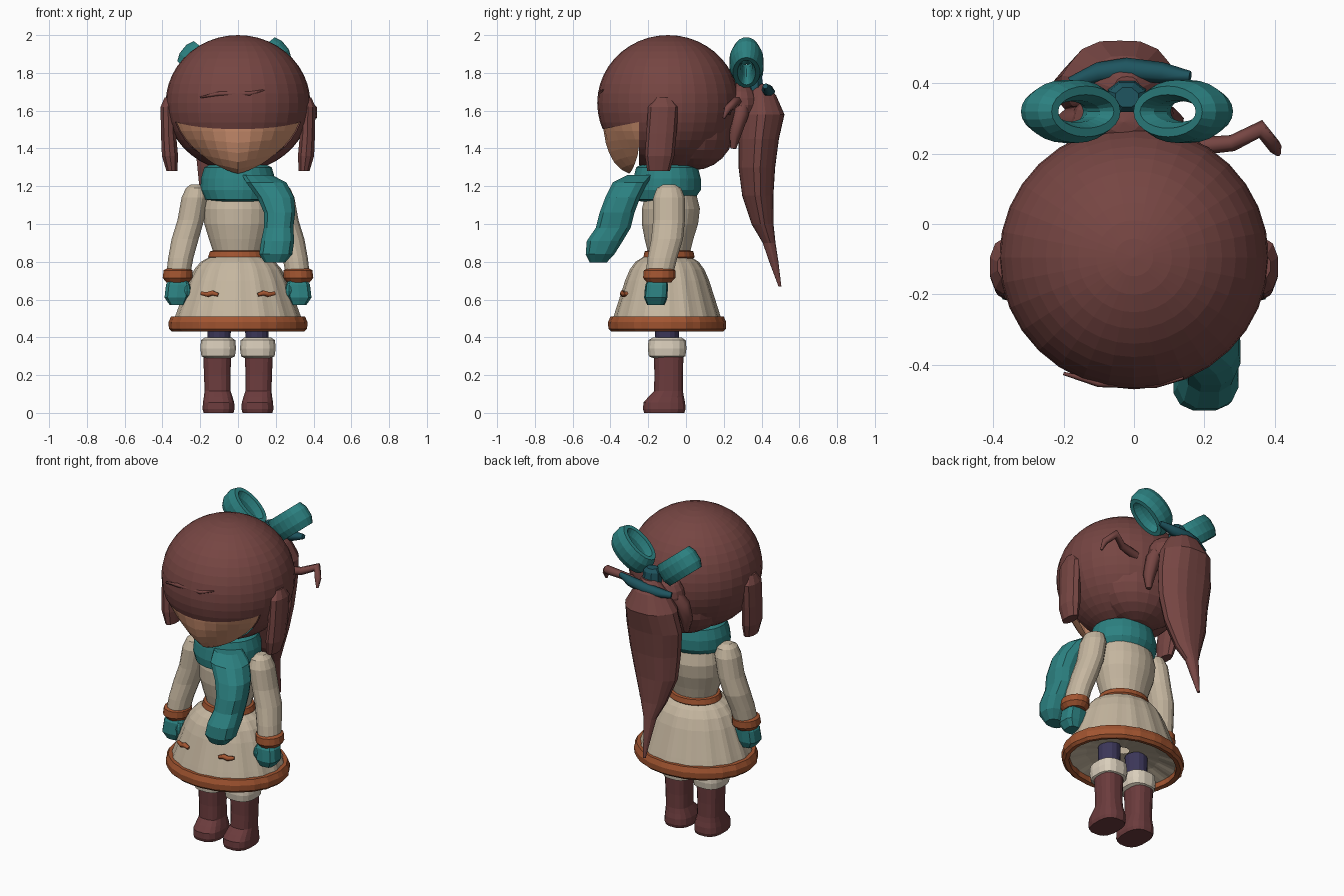
import bpy, bmesh, math
from mathutils import Vector, Matrix


def mat(name, r, g, b):
    m = bpy.data.materials.new(name)
    m.diffuse_color = (r, g, b, 1)
    return m


HAIR = mat("hair", .18, .06, .055)
SKIN = mat("skin", .66, .3, .17)
TEAL = mat("teal", .025, .22, .22)
DARK = mat("dark_teal", .013, .09, .115)
CREAM = mat("cream", .56, .47, .35)
FLUFF = mat("fluff", .7, .62, .5)
RUST = mat("rust", .36, .09, .03)
NAVY = mat("navy", .045, .038, .1)
BOOT = mat("boot", .15, .045, .047)


def finish(name, bm, m):
    bmesh.ops.recalc_face_normals(bm, faces=bm.faces)
    me = bpy.data.meshes.new(name)
    bm.to_mesh(me)
    bm.free()
    me.materials.append(m)
    ob = bpy.data.objects.new(name, me)
    bpy.context.collection.objects.link(ob)
    return ob


def loft(name, rings, m, n=16, cap=True, power=1, wave=0, folds=8):
    """Skin through horizontal ellipses (cx, cy, z, rx, ry)."""
    bm = bmesh.new()
    loops = []
    for cx, cy, z, rx, ry in rings:
        loop = []
        for i in range(n):
            a = 2 * math.pi * (i + .5) / n
            c, s = math.cos(a), math.sin(a)
            k = 1 + wave * math.cos(folds * a)
            loop.append(bm.verts.new((
                cx + k * rx * math.copysign(abs(c) ** power, c),
                cy + k * ry * math.copysign(abs(s) ** power, s), z)))
        loops.append(loop)
    for a, b in zip(loops, loops[1:]):
        for i in range(n):
            j = (i + 1) % n
            bm.faces.new((a[i], a[j], b[j], b[i]))
    if cap:
        bm.faces.new(loops[0])
        bm.faces.new(loops[-1])
    return finish(name, bm, m)


def ball_bm(c, r, u=32, v=22):
    bm = bmesh.new()
    bmesh.ops.create_uvsphere(bm, u_segments=u, v_segments=v, radius=1,
                              matrix=Matrix.Translation(c) @ Matrix.Diagonal((*r, 1)))
    return bm


def ball(name, c, r, m, u=16, v=10):
    return finish(name, ball_bm(c, r, u, v), m)


def tube(name, pts, depth, m):
    """Tapered tube; each point is (x, y, z, thickness)."""
    cu = bpy.data.curves.new(name, 'CURVE')
    cu.dimensions = '3D'
    cu.bevel_depth, cu.bevel_resolution, cu.use_fill_caps = depth, 1, True
    sp = cu.splines.new('POLY')
    sp.points.add(len(pts) - 1)
    for p, q in zip(sp.points, pts):
        p.co, p.radius = (*q[:3], 1), q[3]
    cu.materials.append(m)
    ob = bpy.data.objects.new(name, cu)
    bpy.context.collection.objects.link(ob)


# Head: one ellipsoid split by a fringe plane and a cheek plane into hair and face
fringe = (Vector((0, -.45, 1.5)), Vector((0, -.2, 1)).normalized())
cheek = (Vector((0, -.25, 1.4)), Vector((0, 1, 0)))
for name, m, grow, want_face in (("hair_cap", HAIR, 1, False), ("face", SKIN, .99, True)):
    bm = ball_bm((0, -.095, 1.64), (.383 * grow, .375 * grow, .36 * grow))
    for co, no in (fringe, cheek):
        bmesh.ops.bisect_plane(bm, geom=bm.verts[:] + bm.edges[:] + bm.faces[:],
                               plane_co=co, plane_no=no)
    drop = [f for f in bm.faces if want_face != all(
        (f.calc_center_median() - co).dot(no) < 0 for co, no in (fringe, cheek))]
    bmesh.ops.delete(bm, geom=drop, context='FACES')
    if want_face:  # pointed chin
        for v in bm.verts:
            low = min(1, max(0, (1.5 - v.co.z) / .15))
            tip = max(0, 1 - abs(v.co.x) / .22)
            v.co.z -= .05 * low * tip
            v.co.y -= .05 * low * tip
    finish(name, bm, m)
ball("back_hair", (0, .04, 1.5), (.27, .215, .215), HAIR, 20, 12)
ball("tail_root", (-.03, .29, 1.63), (.15, .1, .12), HAIR)
tube("fringe_strand", [(-.2, -.425, 1.67, .4), (-.1, -.452, 1.69, 1), (.06, -.455, 1.69, 1),
                       (.14, -.438, 1.71, .3)], .012, HAIR)

# Side locks
for s, side in ((1, "right"), (-1, "left")):
    loft(side + "_side_lock", [(s * .36, -.12, 1.67, .03, .04), (s * .37, -.12, 1.62, .042, .08),
                               (s * .368, -.13, 1.48, .042, .08), (s * .36, -.14, 1.36, .045, .078),
                               (s * .35, -.145, 1.28, .03, .06)], HAIR, 10)

# Ponytail and loose strands
loft("ponytail", [(-.02, .38, 1.74, .04, .04), (-.03, .395, 1.68, .1, .085), (-.04, .4, 1.58, .165, .125),
                  (-.05, .385, 1.45, .18, .11), (-.05, .375, 1.3, .165, .1), (-.06, .38, 1.15, .14, .085),
                  (-.06, .405, 1.0, .085, .06), (-.06, .44, .9, .04, .035), (-.06, .465, .8, .025, .025),
                  (-.06, .497, .67, .008, .008)], HAIR, 18, wave=.03, folds=6)
tube("loose_curl", [(.17, .22, 1.6, 1), (.28, .23, 1.62, .9), (.36, .27, 1.65, 1),
                    (.4, .22, 1.61, .8), (.41, .2, 1.56, .3)], .026, HAIR)
for i, x in enumerate((-.18, -.11, .1)):
    tube(f"nape_strand_{i}", [(x * .6, .3, 1.66, 1), (x, .29, 1.58, 1.1), (x * 1.05, .26, 1.48, .9),
                              (x, .25, 1.4, .4)], .04, HAIR)

# Hair bow: two tilted ribbon rings, knot and tie
for s, side in ((1, "right"), (-1, "left")):
    along, axis = Vector((s * .77, 0, .63)), Vector((-s * .63, 0, .77))
    centre = Vector((s * .16 - .02, .32, 1.855 if s > 0 else 1.835))
    bm = bmesh.new()
    n, k = 24, 8
    grid = []
    for i in range(n):
        a = 2 * math.pi * i / n
        row = []
        for j in range(k):
            b = 2 * math.pi * (j + .5) / k
            t = .032 * math.cos(b)
            row.append(bm.verts.new(centre + along * ((.115 + t) * math.cos(a))
                                    + Vector((0, (.06 + t) * math.sin(a), 0))
                                    + axis * (.075 * math.sin(b))))
        grid.append(row)
    for i in range(n):
        for j in range(k):
            p, q = grid[i], grid[(i + 1) % n]
            bm.faces.new((p[j], q[j], q[(j + 1) % k], p[(j + 1) % k]))
    finish(side + "_bow_loop", bm, TEAL)
loft("bow_knot", [(-.02, .37, 1.67, .05, .045), (-.02, .365, 1.71, .06, .05),
                  (-.02, .36, 1.78, .055, .045), (-.02, .36, 1.8, .035, .03)], DARK, 8)
tube("bow_band", [(-.18, .4, 1.68, .6), (-.1, .43, 1.69, 1), (-.02, .44, 1.7, 1.1), (.08, .43, 1.71, 1),
                  (.16, .42, 1.73, .5)], .03, DARK)

# Scarf
loft("scarf_wrap", [(0, -.1, 1.32, .14, .13), (0, -.1, 1.3, .18, .165), (0, -.1, 1.24, .198, .18),
                    (0, -.105, 1.18, .2, .185), (0, -.12, 1.13, .175, .165),
                    (0, -.12, 1.12, .12, .12)], TEAL, 24)
loft("scarf_tail", [(.1, -.24, 1.26, .08, .07), (.15, -.295, 1.22, .11, .095), (.2, -.335, 1.14, .1, .095),
                    (.22, -.365, 1.06, .085, .095), (.215, -.385, .98, .08, .095), (.21, -.43, .91, .09, .098),
                    (.2, -.455, .84, .09, .078), (.195, -.465, .795, .055, .045)], TEAL, 12, power=.8)

# Coat
loft("coat_body", [(0, -.09, .8, .14, .12), (0, -.09, .86, .135, .115), (0, -.09, .92, .155, .13),
                   (0, -.085, 1.0, .18, .15), (0, -.08, 1.08, .185, .155), (0, -.08, 1.16, .17, .135),
                   (0, -.08, 1.22, .1, .09)], CREAM, 24)
loft("belt", [(0, -.09, .815, .15, .125), (0, -.09, .825, .16, .137), (0, -.09, .855, .15, .13),
              (0, -.09, .86, .13, .11)], RUST, 24)
# Skirt with a shallow pleated lining
outer = [(.83, .14), (.8, .195), (.76, .23), (.7, .26), (.62, .29), (.54, .32), (.47, .345)]
loft("coat_skirt", [(0, -.1, z, r, r * .85) for z, r in outer], CREAM, 64, False, wave=.012, folds=16)
loft("skirt_lining", [(0, -.1, .465, .335, .285), (0, -.1, .5, .22, .187), (0, -.1, .53, .04, .034)],
     CREAM, 64, False, wave=.03, folds=16)
loft("skirt_trim", [(0, -.1, z, r, r - .055) for z, r in
                    ((.51, .325), (.51, .355), (.48, .368), (.445, .366), (.43, .35), (.435, .325), (.51, .325))],
     RUST, 48, False, wave=.008, folds=20)

# Sleeves, cuffs, mittens, pockets, legs and boots, mirrored across x
for s, side in ((1, "right_"), (-1, "left_")):
    def part(name, rings, m, **kw):
        loft(side + name, [(s * r[0], *r[1:]) for r in rings], m, **kw)

    part("sleeve", [(.225, -.09, 1.21, .025, .03), (.222, -.09, 1.19, .055, .065), (.228, -.09, 1.14, .072, .085),
                    (.25, -.09, 1.02, .072, .086), (.28, -.1, .92, .073, .086), (.303, -.125, .82, .068, .08),
                    (.315, -.14, .74, .065, .075)], CREAM)
    part("sleeve_cuff", [(.315, -.14, .765, .06, .065), (.317, -.14, .755, .078, .085),
                         (.32, -.142, .715, .08, .087), (.32, -.143, .69, .06, .065)], RUST, wave=.03)
    part("mitten", [(.315, -.15, .71, .045, .045), (.318, -.155, .68, .065, .06),
                    (.325, -.16, .61, .066, .062), (.322, -.16, .57, .04, .045)], TEAL, n=10, power=.6)
    ball(side + "thumb", (s * .27, -.19, .645), (.022, .03, .042), TEAL, 8, 6)
    tube(side + "pocket_trim", [(s * .105, -.338, .625, .7), (s * .135, -.335, .635, 1),
                                (s * .16, -.33, .627, 1), (s * .195, -.315, .633, .7)], .015, RUST)
    part("stocking", [(.1, -.1, .36, .062, .062), (.1, -.1, .52, .065, .065)], NAVY, n=14)
    part("boot_fluff", [(.105, -.1, .29, .07, .075), (.105, -.1, .3, .09, .098), (.105, -.1, .34, .096, .104),
                        (.105, -.1, .385, .092, .1), (.105, -.1, .4, .07, .075)], FLUFF, power=.75)
    part("boot", [(.103, -.115, 0, .08, .108), (.103, -.115, .02, .086, .114), (.103, -.115, .055, .084, .112),
                  (.105, -.105, .085, .077, .095), (.108, -.093, .115, .07, .078),
                  (.11, -.092, .2, .071, .076), (.11, -.092, .3, .075, .08)], BOOT, power=.75)
